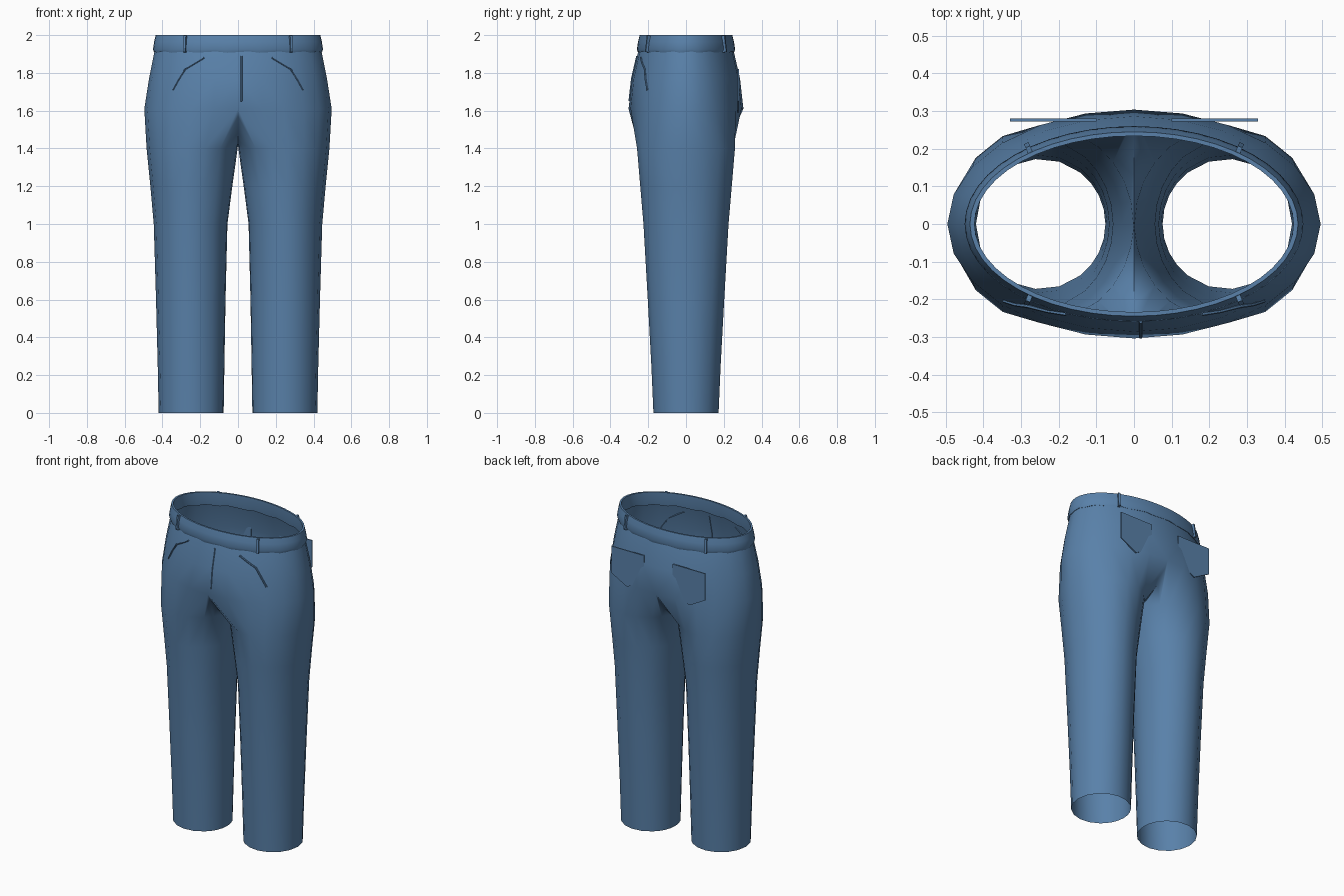
import bpy, bmesh, math

cube = bpy.data.objects.get("Cube")
if cube:
    bpy.data.objects.remove(cube)

denim = bpy.data.materials.new("denim blue")
denim.use_nodes = True
COLOR = (0.10, 0.22, 0.40, 1)
denim.diffuse_color = COLOR
denim.node_tree.nodes["Principled BSDF"].inputs["Base Color"].default_value = COLOR

# Hip outline: height, half width, half depth
HIPS = [(1.93, .437, .247), (1.9, .445, .256), (1.77, .471, .286), (1.61, .496, .304)]
# Leg outline: height, inner x, outer x, half depth
LEGS = [(1.4, .002, .484, .26), (1.2, .03, .464, .243), (1.0, .056, .446, .226),
        (.6, .066, .434, .203), (.25, .072, .425, .184), (0, .076, .42, .173)]
ARC, SEAM = 12, 8


def finish(obj, angle=50):
    obj.data.materials.append(denim)
    bpy.ops.object.select_all(action='DESELECT')
    obj.select_set(True)
    bpy.context.view_layer.objects.active = obj
    bpy.ops.object.shade_smooth_by_angle(angle=math.radians(angle))
    return obj


def add_mesh(name, bm, angle=50):
    bmesh.ops.recalc_face_normals(bm, faces=bm.faces)
    mesh = bpy.data.meshes.new(name)
    bm.to_mesh(mesh)
    bm.free()
    obj = bpy.data.objects.new(name, mesh)
    bpy.context.collection.objects.link(obj)
    return finish(obj, angle)


def bridge(bm, a, b, closed=True):
    n = len(a)
    for i in range(n if closed else n - 1):
        j = (i + 1) % n
        bm.faces.new((a[i], a[j], b[j], b[i]))


def hip_y(x, z):
    """Depth of the hip surface at x and z."""
    for (z1, a1, b1), (z0, a0, b0) in zip(HIPS, HIPS[1:]):
        if z >= z0:
            break
    t = (z - z0) / (z1 - z0)
    a, b = a0 + t * (a1 - a0), b0 + t * (b1 - b0)
    return b * math.sqrt(1 - (x / a) ** 2)


# Trousers: one half as hip arcs and leg rings, welded to its mirror image
bm = bmesh.new()
arcs = []
for z, a, b in HIPS:
    angles = [math.pi * (i / ARC - .5) for i in range(ARC + 1)]
    arcs.append([bm.verts.new((max(0, a * math.cos(t)), b * math.sin(t), z)) for t in angles])
for upper, lower in zip(arcs, arcs[1:]):
    bridge(bm, upper, lower, closed=False)

# Crotch seam dips between the front and back of the hips
z_hip, _, depth = HIPS[-1]
seam = []
for i in range(1, SEAM):
    y = depth * math.cos(math.pi * i / SEAM)
    seam.append(bm.verts.new((0, y, 1.42 + (z_hip - 1.42) * abs(y / depth) ** 3)))
ring = arcs[-1] + seam

half = math.radians(128)
angles = [half * (2 * i / ARC - 1) for i in range(ARC + 1)]
angles += [half + 2 * (math.pi - half) * i / SEAM for i in range(1, SEAM)]
for z, x0, x1, b in LEGS:
    c, a = (x0 + x1) / 2, (x1 - x0) / 2
    lower = [bm.verts.new((c + a * math.cos(t), b * math.sin(t), z)) for t in angles]
    bridge(bm, ring, lower)
    ring = lower
bmesh.ops.mirror(bm, geom=bm.verts[:] + bm.edges[:] + bm.faces[:], axis='X', merge_dist=.0005)
bmesh.ops.remove_doubles(bm, verts=[v for v in bm.verts if v.co.z > 1.41], dist=.0005)
add_mesh("trousers", bm, 80)

# Waistband: closed profile swept round the waist, with a gently wavy lower edge
bm = bmesh.new()
PROFILE = [(.424, .234, 2), (.436, .245, 2), (.444, .254, 1.965), (.45, .26, 1.925),
           (.445, .255, 1.91), (.43, .24, 1.915), (.425, .235, 1.95)]
STEPS = 48
rings = []
for a, b, z in PROFILE:
    ring = []
    for i in range(STEPS):
        t = math.tau * i / STEPS
        wave = .004 * math.sin(t * 16) if z < 1.92 else 0
        ring.append(bm.verts.new((a * math.cos(t), b * math.sin(t), z + wave)))
    rings.append(ring)
for i, ring in enumerate(rings):
    bridge(bm, ring, rings[(i + 1) % len(rings)])
add_mesh("waistband", bm)

# Belt loops
for sx, side in ((1, "left"), (-1, "right")):
    for sy, end in ((-1, "front"), (1, "back")):
        bpy.ops.mesh.primitive_cube_add(size=1, location=(sx * .28, sy * .2, 1.953))
        loop = bpy.context.object
        loop.name = f"{end}_{side}_belt_loop"
        loop.scale = (.013, .022, .088)
        loop.rotation_euler = (sy * .12, 0, -sx * sy * .4)
        finish(loop)


# Stitched seams: fine tubes lying on the front of the hips
def stitch(name, points):
    curve = bpy.data.curves.new(name, 'CURVE')
    curve.dimensions = '3D'
    curve.bevel_depth = .005
    curve.bevel_resolution = 1
    curve.use_fill_caps = True
    spline = curve.splines.new('POLY')
    spline.points.add(len(points) - 1)
    for p, (x, z) in zip(spline.points, points):
        p.co = (x, -hip_y(x, z) - .001, z, 1)
    obj = bpy.data.objects.new(name, curve)
    bpy.context.collection.objects.link(obj)
    bpy.ops.object.select_all(action='DESELECT')
    obj.select_set(True)
    bpy.context.view_layer.objects.active = obj
    bpy.ops.object.convert(target='MESH')
    finish(bpy.context.object)


stitch("fly_seam", [(.018, 1.65), (.018, 1.77), (.018, 1.89)])
for s, side in ((1, "left"), (-1, "right")):
    stitch(f"{side}_front_pocket_seam",
           [(s * .18, 1.88), (s * .23, 1.85), (s * .28, 1.82), (s * .315, 1.765), (s * .345, 1.71)])

# Back pockets: flat five-sided patches
for s, side in ((1, "left"), (-1, "right")):
    bm = bmesh.new()
    outline = [(.1, 1.82), (.33, 1.82), (.33, 1.65), (.22, 1.59), (.1, 1.65)]
    face = bm.faces.new([bm.verts.new((s * x, .273, z)) for x, z in outline])
    out = bmesh.ops.extrude_face_region(bm, geom=[face])
    for v in out["geom"]:
        if isinstance(v, bmesh.types.BMVert):
            v.co.y += .007
    add_mesh(f"{side}_back_pocket", bm, 30)
